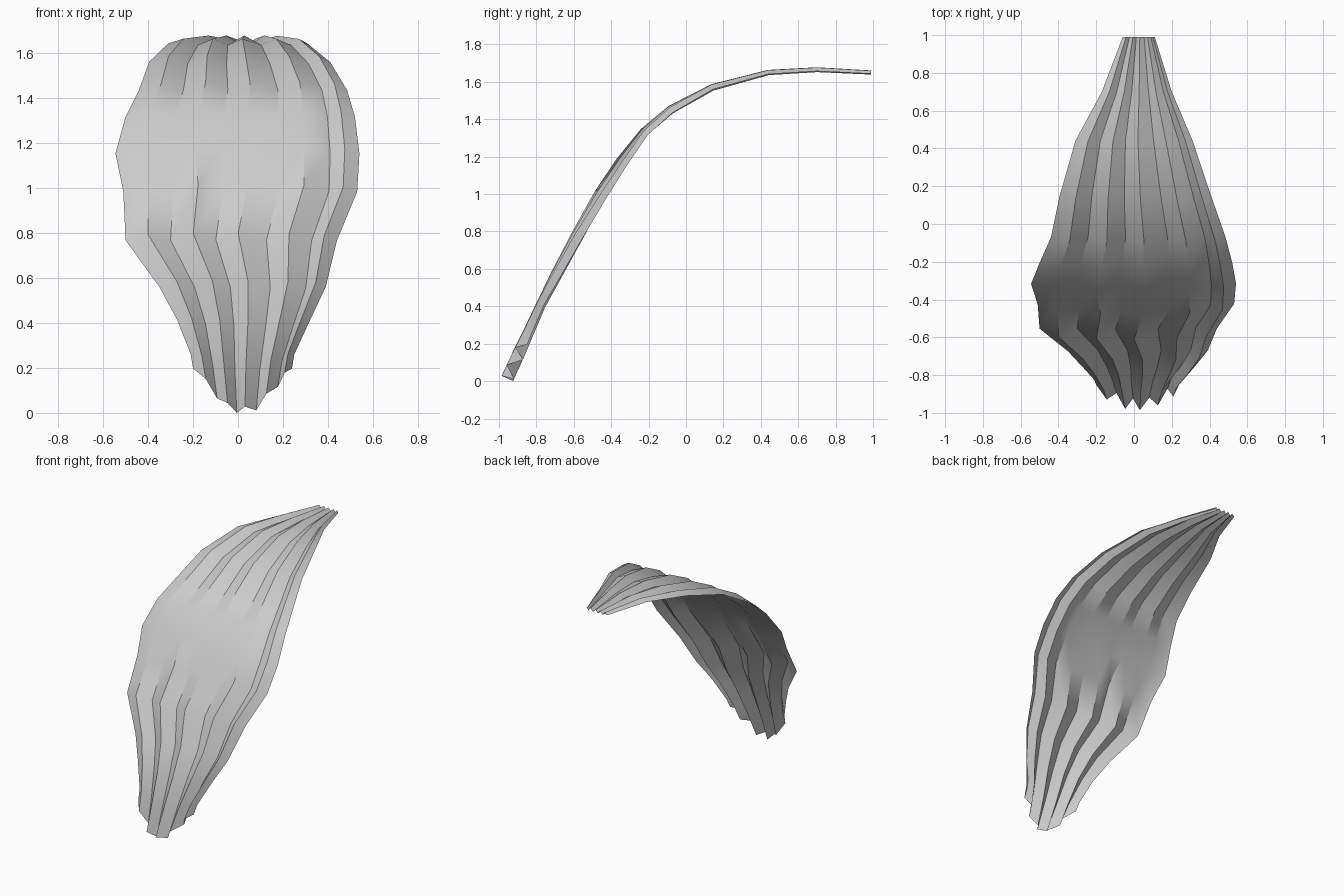
import bpy, bmesh, math

if "Cube" in bpy.data.objects:
    bpy.data.objects.remove(bpy.data.objects["Cube"])

# Spine stations: y, z, left x, right x, pleat depth, crosswise bow
stations = [
    (-0.955, 0.015, -0.20, 0.24, 0.034, 0.0),
    (-0.87, 0.20, -0.21, 0.25, 0.030, 0.0),
    (-0.78, 0.40, -0.27, 0.32, 0.026, 0.0),
    (-0.69, 0.57, -0.35, 0.39, 0.028, 0.01),
    (-0.575, 0.78, -0.50, 0.44, 0.028, 0.02),
    (-0.45, 1.00, -0.51, 0.53, 0.020, 0.04),
    (-0.34, 1.17, -0.545, 0.54, 0.016, 0.04),
    (-0.22, 1.33, -0.50, 0.52, 0.018, 0.02),
    (-0.08, 1.45, -0.44, 0.485, 0.020, 0.01),
    (0.14, 1.57, -0.395, 0.41, 0.018, 0.0),
    (0.44, 1.65, -0.31, 0.31, 0.014, 0.0),
    (0.70, 1.665, -0.17, 0.20, 0.013, 0.0),
    (0.99, 1.65, -0.06, 0.11, 0.011, 0.0),
]
# Pleat folds: position across the width, ridge (+) or valley (-)
folds = [(0, -.5), (.107, 1), (.213, -1), (.32, 1), (.427, -1), (.533, 1),
         (.667, -1), (.773, 1), (.88, -1), (.94, .9), (1, -.6)]

bm = bmesh.new()
grid = []
for i, (y, z, left, right, depth, bow) in enumerate(stations):
    a, b = stations[max(i - 1, 0)], stations[min(i + 1, len(stations) - 1)]
    dy, dz = b[0] - a[0], b[1] - a[1]
    n = math.hypot(dy, dz)
    ty, tz = dy / n, dz / n
    row = []
    for f, s in folds:
        u = 2 * f - 1
        # outer strips start higher, giving the ragged lower tip
        lift = 0.21 * max(0, (abs(u) - 0.25) / 0.75) ** 1.3 * (1, 0.35, 0.1)[i] if i < 3 else 0
        off = depth * s + bow * (0.5 - u * u)
        row.append(bm.verts.new((left + (right - left) * f,
                                 y + ty * lift - tz * off,
                                 z + tz * lift + ty * off)))
    grid.append(row)
for r0, r1 in zip(grid, grid[1:]):
    for k in range(len(folds) - 1):
        bm.faces.new((r0[k], r0[k + 1], r1[k + 1], r1[k]))

# Gather the lowest row toward the narrow tip
for v, (f, s) in zip(grid[0], folds):
    u = 2 * f - 1
    v.co.x = 0.02 + (v.co.x - 0.02) * (0.75 + 0.25 * abs(u))

# Stand on the ground
low = min(v.co.z for v in bm.verts)
for v in bm.verts:
    v.co.z -= low * max(0, 1 - v.co.z)

mesh = bpy.data.meshes.new("pleated_leaf")
bm.to_mesh(mesh)
bm.free()
leaf = bpy.data.objects.new("pleated_leaf", mesh)
bpy.context.collection.objects.link(leaf)
bpy.context.view_layer.objects.active = leaf
leaf.select_set(True)
bpy.ops.object.shade_smooth_by_angle(angle=math.radians(35))
